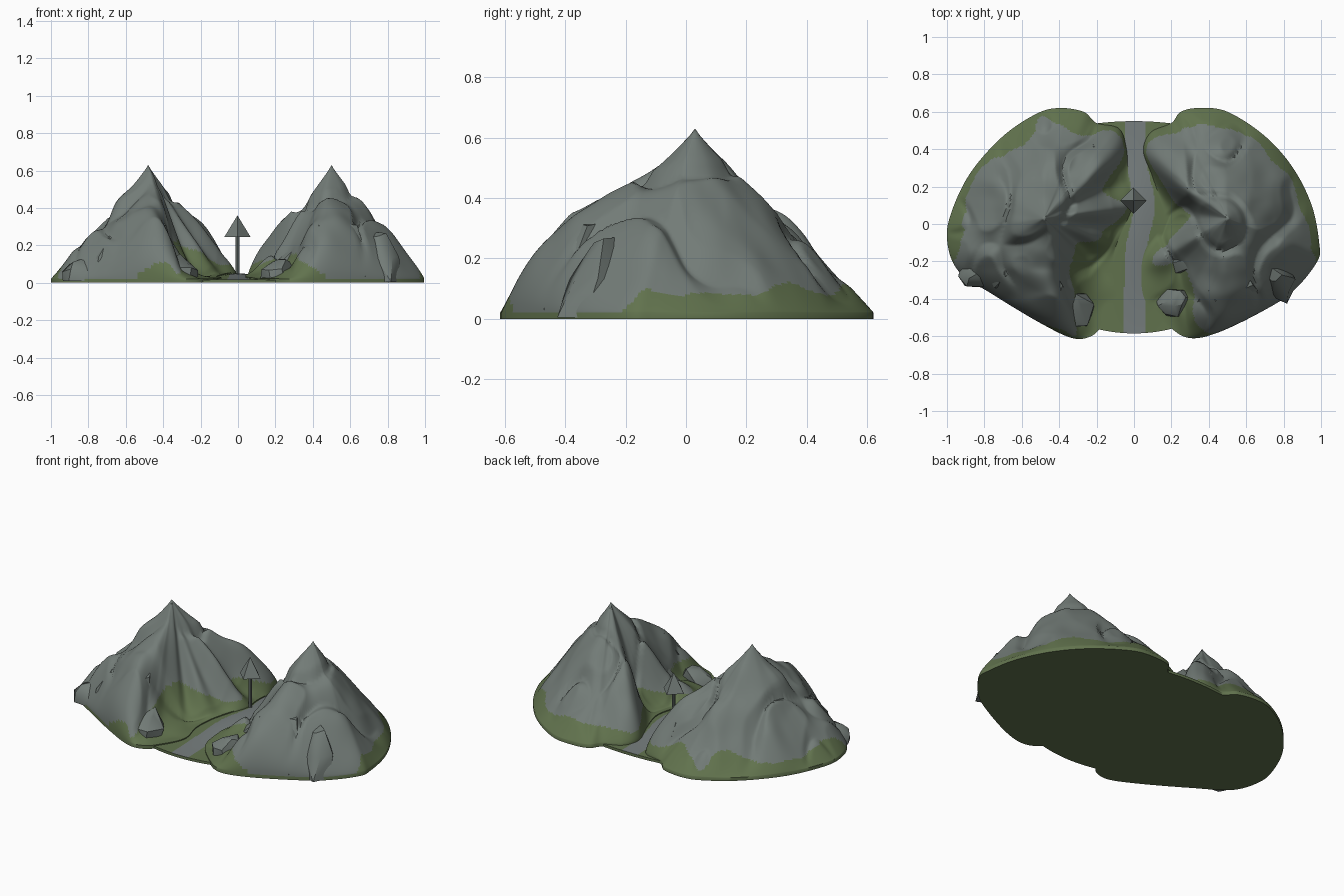
import bpy, bmesh, math, random
from mathutils import Vector, noise

random.seed(4)
old = bpy.data.objects.get("Cube")
if old:
    bpy.data.objects.remove(old, do_unlink=True)


def material(name, rgb):
    m = bpy.data.materials.new(name)
    m.use_nodes = True
    m.diffuse_color = (*rgb, 1)
    m.node_tree.nodes["Principled BSDF"].inputs["Base Color"].default_value = (*rgb, 1)
    return m


ROCK = material("grey rock", (0.17, 0.20, 0.185))
GRASS = material("moss green", (0.12, 0.17, 0.075))
ROAD = material("road grey", (0.18, 0.205, 0.205))


def finish(name, bm, mats, angle):
    bmesh.ops.recalc_face_normals(bm, faces=bm.faces)
    mesh = bpy.data.meshes.new(name)
    bm.to_mesh(mesh)
    bm.free()
    for m in mats:
        mesh.materials.append(m)
    ob = bpy.data.objects.new(name, mesh)
    bpy.context.collection.objects.link(ob)
    bpy.ops.object.select_all(action='DESELECT')
    ob.select_set(True)
    bpy.context.view_layer.objects.active = ob
    bpy.ops.object.shade_smooth_by_angle(angle=math.radians(angle))


def ground(x, y):
    return 0.015 + 0.035 * math.exp(-(x / 0.15) ** 2 - (y / 0.35) ** 2)


def ramp(t):
    t = max(0, min(1, t))
    return t * t * (3 - 2 * t)


def spline(points, steps):
    """Closed smooth curve through the points."""
    pts, out = [Vector(p) for p in points], []
    n = len(pts)
    for i in range(n):
        a, b, c, d = (pts[(i + k) % n] for k in (-1, 0, 1, 2))
        for s in range(steps):
            t = s / steps
            out.append(0.5 * (2 * b + (c - a) * t + (2 * a - 5 * b + 4 * c - d) * t * t
                              + (3 * b - a - 3 * c + d) * t ** 3))
    return out


def grass_line(c, k):
    """Grass climbs the gullies and stays off the front outer cliffs."""
    cliff = ramp((abs(c.x) - 0.42) / 0.2) * ramp((-0.12 - c.y) / 0.12)
    high = 0.095 + 0.08 * (k - 0.9) + 0.09 * noise.noise(c * 5)
    return high * (1 - cliff) + 0.018 * cliff


def mountain(name, peak, rim, rings=56, steps=12):
    """Rim points are x, y and slope: below 1 is a ridge, above 1 a gully."""
    loop = spline(rim, steps)
    bm = bmesh.new()
    rows, slopes = [], [max(0.42, p.z) for p in loop]
    for r in range(1, rings + 1):
        t = 1 - (1 - r / rings) ** 1.4
        row = []
        for p, slope in zip(loop, slopes):
            x, y = peak[0] + (p.x - peak[0]) * t, peak[1] + (p.y - peak[1]) * t
            k = 1.1 + (slope - 1.1) * ramp(t / 0.7)
            crag = noise.noise(Vector((x * 8, y * 8, peak[0]))) * 0.035
            crag -= 0.045 * max(0, 1 - 6 * abs(noise.noise(Vector((x * 4, y * 4, 7 + peak[0])))))
            z = ground(x, y) + 0.006 + 0.605 * (1 - t) ** k
            z += crag * math.sin(math.pi * t) * min(1, 1.2 / k)
            row.append(bm.verts.new((x, y, max(z, ground(x, y) + 0.006))))
        rows.append(row)
    rows.append([bm.verts.new((p.x, p.y, 0)) for p in loop])
    top = bm.verts.new((*peak, 0.63))
    n = len(loop)
    for i in range(n):
        j = (i + 1) % n
        bm.faces.new((top, rows[0][i], rows[0][j]))
        for a, b in zip(rows, rows[1:]):
            f = bm.faces.new((a[i], b[i], b[j], a[j]))
            c = f.calc_center_median()
            f.material_index = int(c.z < grass_line(c, slopes[i]))
    bm.faces.new(rows[-1]).material_index = 1
    finish(name, bm, [ROCK, GRASS], 50)


mountain("right_mountain", (-0.48, 0.03), [
    (-0.4, 0.62, 1.0), (-0.27, 0.6, 1.0), (-0.2, 0.54, 0.9), (-0.08, 0.51, 0.75),
    (-0.04, 0.4, 0.7), (-0.03, 0.24, 1.3), (-0.01, 0.1, 0.9), (-0.06, -0.03, 1.2),
    (-0.1, -0.13, 1.15), (-0.115, -0.25, 2.2), (-0.09, -0.4, 2.6), (-0.17, -0.54, 2.1),
    (-0.23, -0.6, 1.4), (-0.33, -0.61, 0.75), (-0.5, -0.53, 0.5), (-0.75, -0.38, 0.7),
    (-0.94, -0.25, 0.8), (-1, -0.08, 1.0), (-0.97, 0.08, 1.1), (-0.87, 0.28, 0.9),
    (-0.7, 0.47, 1.1), (-0.52, 0.59, 0.95)])

mountain("left_mountain", (0.5, 0.03), [
    (0.35, 0.62, 0.95), (0.25, 0.6, 0.95), (0.2, 0.54, 0.9), (0.09, 0.49, 0.8),
    (0.05, 0.39, 0.75), (0.1, 0.25, 0.9), (0.15, 0.08, 1.8), (0.12, -0.03, 1.9),
    (0.06, -0.14, 1.5), (0.04, -0.25, 1.3), (0.06, -0.41, 1.9), (0.19, -0.55, 1.5),
    (0.3, -0.61, 0.9), (0.45, -0.58, 0.55), (0.68, -0.47, 0.6), (0.85, -0.36, 0.75),
    (0.98, -0.2, 0.85), (0.99, -0.1, 0.9), (0.95, 0.1, 1.05), (0.85, 0.3, 0.9),
    (0.7, 0.47, 1.0), (0.5, 0.6, 1.0)])

# Valley floor with the winding road picked out by distance from its centre line
bm = bmesh.new()
NX, NY = 72, 60
grid = []
for j in range(NY + 1):
    row = []
    for i in range(NX + 1):
        x = -0.22 + 0.44 * i / NX
        bow = 0.03 * (1 - (x / 0.22) ** 2)
        y0, y1 = -0.555 - bow, 0.535 + bow * 0.5
        y = y0 + (y1 - y0) * j / NY
        row.append(bm.verts.new((x, y, ground(x, y))))
    grid.append(row)
for j in range(NY):
    for i in range(NX):
        f = bm.faces.new((grid[j][i], grid[j][i + 1], grid[j + 1][i + 1], grid[j + 1][i]))
        c = f.calc_center_median()
        centre = 0.005 + 0.05 * math.exp(-((c.y - 0.1) / 0.17) ** 2)
        f.material_index = int(abs(c.x - centre) < 0.057)
walls = bmesh.ops.extrude_face_region(bm, geom=bm.faces[:])
for v in walls["geom"]:
    if isinstance(v, bmesh.types.BMVert):
        v.co.z = 0
for f in bm.faces:
    if f.calc_center_median().z < 0.014:
        f.material_index = 0
finish("valley_floor", bm, [GRASS, ROAD], 50)


def crag(name, base, tip, radius, sides=6):
    """Chiselled boulder: hull of a wide base, a shoulder and a narrow tip."""
    bm = bmesh.new()
    base, tip = Vector(base), Vector(tip)
    for t, size in ((0, 0.9), (0.5, 1), (1, 0.5)):
        mid = base.lerp(tip, t)
        for i in range(sides):
            a = math.tau * (i + random.uniform(-0.3, 0.3)) / sides
            r = radius * size * random.uniform(0.8, 1.1)
            lift = random.uniform(-0.02, 0.02) * t
            bm.verts.new(mid + Vector((r * math.cos(a), r * math.sin(a), lift)))
    hull = bmesh.ops.convex_hull(bm, input=bm.verts[:])
    bmesh.ops.delete(bm, geom=list({v for v in hull["geom_interior"] + hull["geom_unused"]
                                    if isinstance(v, bmesh.types.BMVert)}), context='VERTS')
    finish(name, bm, [ROCK], 32)


# Crags along the front and at the inner ends of the back ridges
crag("right_outer_boulder", (-0.86, -0.28, 0.01), (-0.85, -0.26, 0.12), 0.09)
crag("right_slab", (-0.71, -0.29, 0.02), (-0.68, -0.24, 0.25), 0.085)
crag("right_front_boulder", (-0.3, -0.47, 0.01), (-0.33, -0.43, 0.14), 0.11)
crag("right_front_crag", (-0.44, -0.43, 0.03), (-0.43, -0.34, 0.32), 0.1)
crag("right_back_crag", (-0.16, 0.4, 0.02), (-0.2, 0.37, 0.2), 0.09)
crag("left_spire", (0.8, -0.345, 0.005), (0.75, -0.27, 0.25), 0.085)
crag("left_slab", (0.62, -0.41, 0.03), (0.59, -0.32, 0.3), 0.09)
crag("left_front_crag", (0.43, -0.43, 0.03), (0.45, -0.36, 0.3), 0.1)
crag("left_front_boulder", (0.2, -0.43, 0.01), (0.23, -0.4, 0.12), 0.09)
crag("left_inner_boulder", (0.22, -0.22, 0.02), (0.3, -0.2, 0.15), 0.08)
crag("left_back_crag", (0.15, 0.38, 0.02), (0.2, 0.36, 0.18), 0.085)


# Marker beside the road: thin post with a four-sided pointed cap
def cone(name, sides, r1, r2, z0, z1):
    bpy.ops.mesh.primitive_cone_add(vertices=sides, radius1=r1, radius2=r2, depth=z1 - z0,
                                    location=(-0.003, 0.125, (z0 + z1) / 2))
    ob = bpy.context.object
    ob.name = name
    ob.data.materials.append(ROCK)


cone("marker_post", 8, 0.01, 0.01, 0.02, 0.25)
cone("marker_cap", 4, 0.07, 0, 0.245, 0.36)
